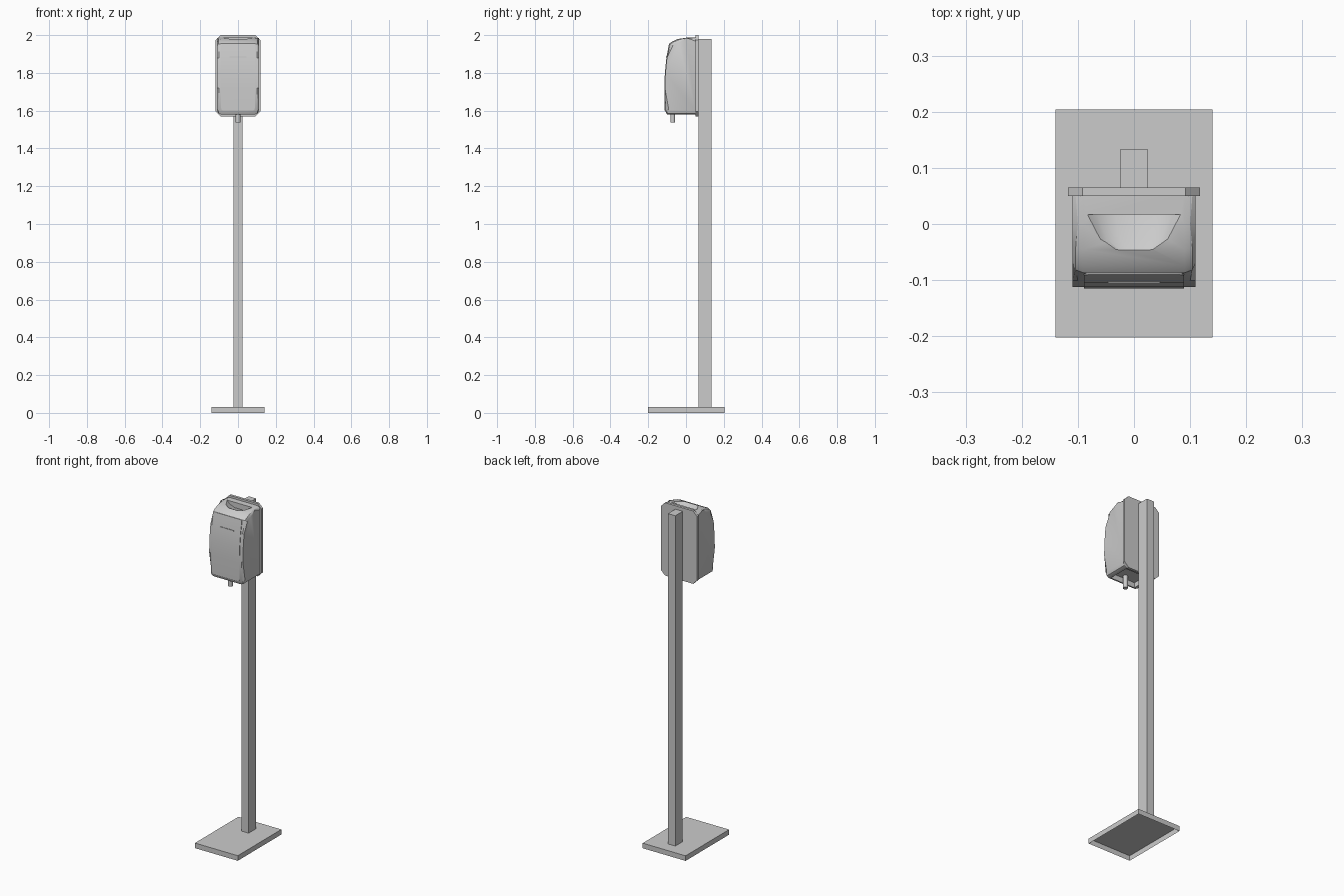
import bpy, bmesh, math
from mathutils import Vector

if "Cube" in bpy.data.objects:
    bpy.data.objects.remove(bpy.data.objects["Cube"])


def finish(name, bm, smooth=False):
    bmesh.ops.recalc_face_normals(bm, faces=bm.faces)
    me = bpy.data.meshes.new(name)
    bm.to_mesh(me)
    bm.free()
    ob = bpy.data.objects.new(name, me)
    bpy.context.collection.objects.link(ob)
    if smooth:
        smooth_by_angle(ob)
    return ob


def activate(ob):
    bpy.ops.object.select_all(action='DESELECT')
    ob.select_set(True)
    bpy.context.view_layer.objects.active = ob


def smooth_by_angle(ob):
    activate(ob)
    bpy.ops.object.shade_smooth_by_angle(angle=math.radians(28))


def loft(rings):
    """Closed solid through rings of equal point count."""
    bm = bmesh.new()
    loops = [[bm.verts.new(p) for p in r] for r in rings]
    n = len(loops[0])
    for a, b in zip(loops, loops[1:]):
        for i in range(n):
            j = (i + 1) % n
            bm.faces.new((a[i], a[j], b[j], b[i]))
    bm.faces.new(loops[0])
    bm.faces.new(loops[-1])
    return bm


def prism_x(yz, half):
    return loft([[(x, y, z) for y, z in yz] for x in (-half, half)])


def box(lo, hi):
    return loft([[(lo[0], lo[1], z), (hi[0], lo[1], z), (hi[0], hi[1], z), (lo[0], hi[1], z)]
                 for z in (lo[2], hi[2])])


def cut(ob, cutter):
    cutter.hide_render = True
    m = ob.modifiers.new("cut", 'BOOLEAN')
    m.object = cutter
    m.solver = 'EXACT'
    activate(ob)
    bpy.ops.object.modifier_apply(modifier=m.name)
    bpy.data.objects.remove(cutter)


# Base plate, open underneath
bm = box((-0.14, -0.202, 0), (0.14, 0.204, 0.03))
bmesh.ops.recalc_face_normals(bm, faces=bm.faces)
bmesh.ops.delete(bm, geom=[f for f in bm.faces if f.normal.z < -0.9], context='FACES_ONLY')
base = finish("base_plate", bm)
# an open mesh can be oriented either way: make the top face up
if max(base.data.polygons, key=lambda p: p.area).normal.z < 0:
    base.data.flip_normals()

# Post
finish("post", box((-0.024, 0.065, 0.03), (0.024, 0.134, 1.98)))

# Back plate with clipped corners
w, z0, z1, c = 0.118, 1.57, 2.0, 0.026
outline = [(-w + c, z0), (w - c, z0), (w, z0 + c), (w, z1 - c),
           (w - c, z1), (-w + c, z1), (-w, z1 - c), (-w, z0 + c)]
finish("back_plate", loft([[(x, y, z) for x, z in outline] for y in (0.05, 0.065)]))

# Dispenser housing: side profile, softened along both side outlines
front = [(-0.111, 1.60), (-0.112, 1.72), (-0.109, 1.80), (-0.101, 1.88), (-0.087, 1.955)]
profile = [(0.052, 1.58), (-0.10, 1.58)] + front + [
    (-0.074, 1.966), (-0.045, 1.979), (0.0, 1.986), (0.052, 1.988)]
bm = prism_x(profile, 0.11)
rim = [e for e in bm.edges
       if abs(e.verts[0].co.x - e.verts[1].co.x) < 1e-6
       and not all(v.co.y > 0.05 for v in e.verts)]
bmesh.ops.bevel(bm, geom=rim, offset=0.02, segments=2, profile=0.5, affect='EDGES')
housing = finish("housing", bm)

# Scoop in the top, deep at the back and running out to the front
rings = []
for y, hw, zt, d in ((0.017, 0.083, 1.987, 0.032), (-0.027, 0.06, 1.982, 0.014),
                     (-0.046, 0.033, 1.979, 0.001)):
    rings.append([(-hw, y, 2.03), (-hw, y, zt)]
                 + [(hw * k, y, zt - d * s) for k, s in ((-0.8, 0.6), (-0.4, 1), (0.4, 1), (0.8, 0.6))]
                 + [(hw, y, zt), (hw, y, 2.03)])
cut(housing, finish("scoop_cutter", loft(rings)))

# Recess underneath around the nozzle
cut(housing, finish("recess_cutter", box((-0.08, -0.092, 1.55), (0.08, 0.03, 1.61))))
smooth_by_angle(housing)

# Raised front cover that follows the curved front
outer = [(y - 0.003, z) for y, z in front]
inner = [(y + 0.004, z) for y, z in reversed(front)]
bm = prism_x(outer + inner, 0.089)
corners = [e for e in bm.edges
           if abs(e.verts[0].co.x - e.verts[1].co.x) < 1e-6
           and abs(e.verts[0].co.z - e.verts[1].co.z) < 1e-6
           and (e.verts[0].co.z > 1.95 or e.verts[0].co.z < 1.605)]
bmesh.ops.bevel(bm, geom=corners, offset=0.012, segments=2, profile=0.5, affect='EDGES')
finish("front_cover", bm, smooth=True)

# Thin indicator strip on the cover
finish("indicator_strip", box((-0.046, -0.1055, 1.882), (0.046, -0.098, 1.887)))

# Nozzle
bm = bmesh.new()
bmesh.ops.create_cone(bm, cap_ends=True, segments=16, radius1=0.013, radius2=0.013, depth=0.078)
bmesh.ops.translate(bm, verts=bm.verts, vec=Vector((0, -0.07, 1.576)))
finish("nozzle", bm, smooth=True)
